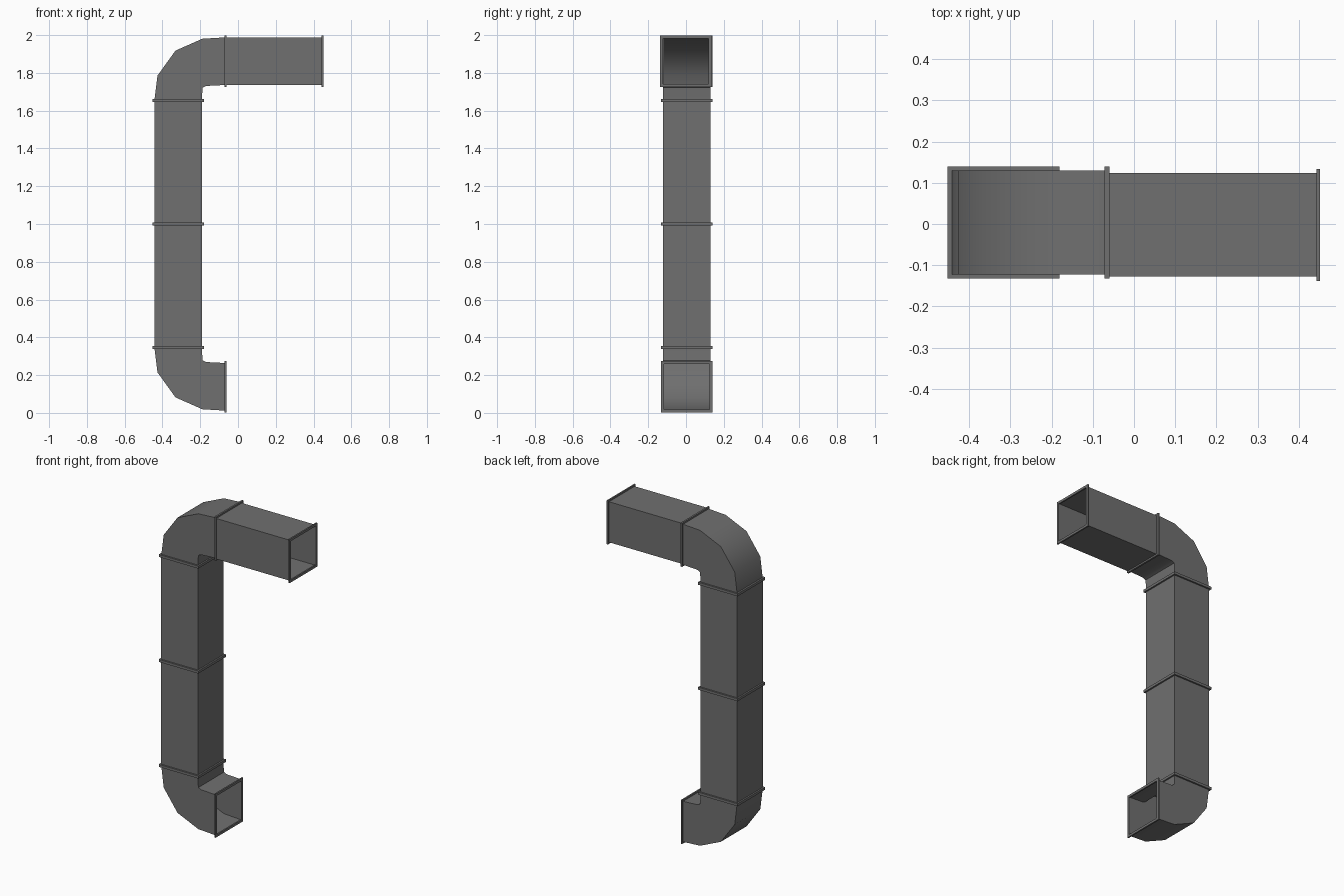
import bpy, bmesh
from mathutils import Vector

if "Cube" in bpy.data.objects:
    bpy.data.objects.remove(bpy.data.objects["Cube"])

R, F = 0.126, 0.136          # half width of duct wall / of flange
LIP = 0.121                  # half width of the opening inside a flange
X, Z = -0.317, 1.862         # riser centre x, upper run centre z
Y_MAIN, Y_RUN = 0.004, -0.002
JOINT_X, JOINT_Z = -0.065, 1.653

# inner and outer bend outline of the upper elbow (x, z)
OUTER = [(X - R, JOINT_Z), (-0.426, 1.786), (-0.331, 1.918), (-0.188, 1.981), (JOINT_X, Z + R)]
INNER = [(X + R, JOINT_Z), (-0.189, 1.700), (-0.187, 1.722), (-0.167, 1.731), (JOINT_X, Z - R)]

# dark sheet metal
METAL = bpy.data.materials.new("dark_metal")
METAL.diffuse_color = (0.16, 0.16, 0.16, 1)
METAL.use_nodes = True
METAL.node_tree.nodes["Principled BSDF"].inputs["Base Color"].default_value = METAL.diffuse_color


def make(name, rings, closed=False):
    """Join successive four-corner rings with quads."""
    bm = bmesh.new()
    vs = [[bm.verts.new(p) for p in ring] for ring in rings]
    n = len(vs)
    for i in range(n if closed else n - 1):
        a, b = vs[i], vs[(i + 1) % n]
        for k in range(4):
            m = (k + 1) % 4
            bm.faces.new((a[k], a[m], b[m], b[k]))
    bmesh.ops.recalc_face_normals(bm, faces=bm.faces[:])
    me = bpy.data.meshes.new(name)
    bm.to_mesh(me)
    bm.free()
    me.materials.append(METAL)
    ob = bpy.data.objects.new(name, me)
    bpy.context.collection.objects.link(ob)
    return ob


def square(axis, pos, h, y):
    """Square ring across the x or z axis at the given position."""
    cs = [(-h, -h), (h, -h), (h, h), (-h, h)]
    if axis == 'Z':
        return [Vector((X + a, y + b, pos)) for a, b in cs]
    return [Vector((pos, y + a, Z + b)) for a, b in cs]


def duct(name, axis, lo, hi, y):
    return make(name, [square(axis, lo, R, y), square(axis, hi, R, y)])


def flange(name, axis, lo, hi, y, flip=False):
    rings = [square(axis, lo, LIP, y), square(axis, lo, F, y),
             square(axis, hi, F, y), square(axis, hi, LIP, y)]
    if flip:
        for ring in rings:
            for p in ring:
                p.z = 2 - p.z
    return make(name, rings, closed=True)


def elbow(name, flip):
    f = (lambda z: 2 - z) if flip else (lambda z: z)
    rings = []
    for (ox, oz), (ix, iz) in zip(OUTER, INNER):
        rings.append([(ox, Y_MAIN - R, f(oz)), (ox, Y_MAIN + R, f(oz)),
                      (ix, Y_MAIN + R, f(iz)), (ix, Y_MAIN - R, f(iz))])
    ob = make(name, rings)
    bpy.ops.object.select_all(action='DESELECT')
    ob.select_set(True)
    bpy.context.view_layer.objects.active = ob
    bpy.ops.object.shade_smooth_by_angle(angle=0.7)


# vertical riser in two lengths
duct("lower_riser", 'Z', 2 - JOINT_Z, 1.0, Y_MAIN)
duct("upper_riser", 'Z', 1.0, JOINT_Z, Y_MAIN)

# bends and open-ended horizontal run
elbow("upper_elbow", False)
elbow("lower_elbow", True)
duct("horizontal_run", 'X', JOINT_X, 0.449, Y_RUN)

# flanges at the riser joints
for name, z in (("lower", 2 - JOINT_Z), ("middle", 1.0), ("upper", JOINT_Z)):
    flange(name + "_riser_flange", 'Z', z - 0.008, z + 0.008, Y_MAIN)

# flanges at the elbow mouths and the run's open end
flange("run_joint_flange", 'X', JOINT_X - 0.006, JOINT_X + 0.005, Y_MAIN)
flange("lower_mouth_flange", 'X', JOINT_X - 0.006, JOINT_X + 0.003, Y_MAIN, flip=True)
flange("run_end_flange", 'X', 0.443, 0.452, Y_RUN)
